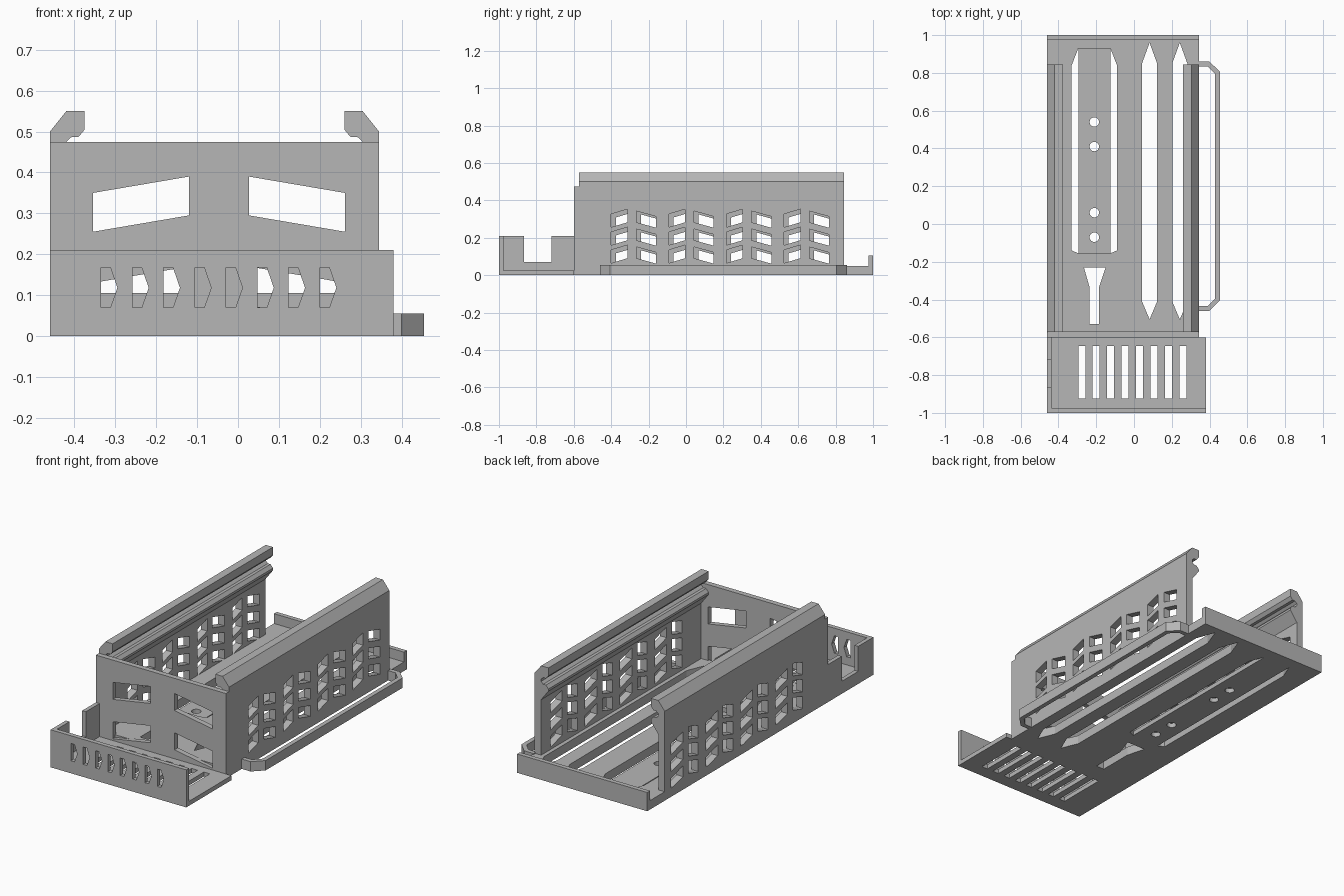
import bpy
import bmesh
from math import cos, sin, tau

if "Cube" in bpy.data.objects:
    bpy.data.objects.remove(bpy.data.objects["Cube"])

grey = bpy.data.materials.new("plain grey")
grey.use_nodes = True
COLOUR = (0.47, 0.47, 0.47, 1)
grey.diffuse_color = COLOUR
grey.node_tree.nodes["Principled BSDF"].inputs["Base Color"].default_value = COLOUR

CX = -0.0575  # middle of the main body
LEFT, RIGHT = 0.345, -0.46


def prism(name, outlines, axis, lo, hi):
    """Extrude 2D outlines along an axis from lo to hi, as one mesh."""
    place = {"x": lambda u, v, w: (w, u, v),
             "y": lambda u, v, w: (u, w, v),
             "z": lambda u, v, w: (u, v, w)}[axis]
    bm = bmesh.new()
    for pts in outlines:
        ends = [[bm.verts.new(place(u, v, w)) for u, v in pts] for w in (lo, hi)]
        bm.faces.new(ends[0])
        bm.faces.new(ends[1][::-1])
        for i in range(len(pts)):
            j = (i + 1) % len(pts)
            bm.faces.new((ends[0][i], ends[1][i], ends[1][j], ends[0][j]))
    bmesh.ops.recalc_face_normals(bm, faces=bm.faces)
    mesh = bpy.data.meshes.new(name)
    bm.to_mesh(mesh)
    bm.free()
    mesh.materials.append(grey)
    obj = bpy.data.objects.new(name, mesh)
    bpy.context.collection.objects.link(obj)
    return obj


def cut(obj, outlines, axis, lo, hi):
    """Cut extruded outlines out of an object."""
    cutter = prism("cutter", outlines, axis, lo, hi)
    mod = obj.modifiers.new("cut", "BOOLEAN")
    mod.operation = "DIFFERENCE"
    mod.solver = "EXACT"
    mod.object = cutter
    bpy.context.view_layer.objects.active = obj
    bpy.ops.object.modifier_apply(modifier=mod.name)
    bpy.data.objects.remove(cutter)


def rect(u0, v0, u1, v1):
    return [(u0, v0), (u1, v0), (u1, v1), (u0, v1)]


def slanted(u0, u1, v0, v1, height):
    """Parallelogram with upright sides; v0 and v1 are its lower corners."""
    return [(u0, v0), (u1, v1), (u1, v1 + height), (u0, v0 + height)]


def mirror(pts, centre):
    return [(2 * centre - u, v) for u, v in pts]


# Main floor: pointed slots, funnel slot and a recessed strip with screw holes
floor = prism("main_floor", [rect(RIGHT, -0.58, LEFT, 1)], "z", 0, 0.05)
STRIP = -0.21
pocket = [(-0.33, -0.14), (-0.295, -0.155), (-0.125, -0.155), (-0.09, -0.14),
          (-0.09, 0.84), (-0.125, 0.93), (-0.295, 0.93), (-0.33, 0.84)]
cut(floor, [pocket], "z", 0.025, 0.2)
side_slot = [(-0.33, -0.14), (-0.295, -0.155), (-0.295, 0.93), (-0.33, 0.84)]
holes = [side_slot, mirror(side_slot, STRIP)]
for x in (0.0825, 0.2425):
    holes.append([(x - 0.04, -0.41), (x, -0.505), (x + 0.04, -0.41),
                  (x + 0.04, 0.85), (x, 0.96), (x - 0.04, 0.85)])
holes.append([(-0.265, -0.23), (-0.235, -0.335), (-0.235, -0.53),
              (-0.185, -0.53), (-0.185, -0.335), (-0.15, -0.23)])
for y in (-0.07, 0.06, 0.41, 0.54):
    holes.append([(STRIP + 0.025 * cos(tau * i / 24), y + 0.025 * sin(tau * i / 24))
                  for i in range(24)])
cut(floor, holes, "z", -0.1, 0.2)

# Back lip
prism("back_lip", [rect(RIGHT, 0, LEFT, 0.105)], "y", 0.975, 1)

# Front tray floor with eight vents
tray = prism("tray_floor", [rect(RIGHT, -1, 0.38, -0.6)], "z", 0, 0.025)
STEP = 0.0765
cut(tray, [rect(-0.295 + STEP * i, -0.925, -0.258 + STEP * i, -0.645)
           for i in range(8)], "z", -0.1, 0.1)

# Tray front plate with eight pointed vents
plate = prism("tray_front", [rect(RIGHT, 0, 0.38, 0.21)], "y", -1, -0.975)
vents = []
for i in range(8):
    x = -0.335 + STEP * i
    vents.append([(x, 0.07), (x + 0.023, 0.07), (x + 0.04, 0.118),
                  (x + 0.023, 0.167), (x, 0.167)])
cut(plate, vents, "y", -1.1, -0.9)

# Tray side wall with a deep notch
prism("tray_side", [[(-0.98, 0), (-0.6, 0), (-0.6, 0.21), (-0.72, 0.21), (-0.72, 0.07),
                     (-0.865, 0.07), (-0.865, 0.21), (-0.98, 0.21)]],
      "x", RIGHT, -0.437)

# Bulkhead with four slanted windows
bulkhead = prism("bulkhead", [rect(RIGHT, 0, LEFT, 0.475)], "y", -0.6, -0.57)
windows = []
for drop in (0, 0.22):
    window = slanted(-0.355, -0.12, 0.255 - drop, 0.295 - drop, 0.095)
    windows += [window, mirror(window, -0.0465)]
cut(bulkhead, windows, "y", -0.7, -0.5)

# Side walls: grooved rail profile, pierced by rows of chevrons
profile = [(-0.46, 0.05), (-0.46, 0.5), (-0.42, 0.55), (-0.375, 0.55), (-0.375, 0.505),
           (-0.39, 0.487), (-0.407, 0.487), (-0.42, 0.475), (-0.42, 0.463), (-0.407, 0.45),
           (-0.39, 0.45), (-0.375, 0.432), (-0.375, 0.42), (-0.42, 0.36), (-0.42, 0.05)]


def chevrons(dy, dz):
    out = []
    for col in range(4):
        for row in range(3):
            y = -0.4 + 0.308 * col + dy
            z = 0.257 - 0.096 * row + dz
            out.append(slanted(y, y + 0.087, z, z + 0.026, 0.07))
            out.append(slanted(y + 0.135, y + 0.24, z + 0.026, z - 0.003, 0.06))
    return out


right_wall = prism("right_wall", [profile], "y", -0.572, 0.845)
cut(right_wall, chevrons(0.025, -0.018), "x", -0.6, -0.3)
left_wall = prism("left_wall", [mirror(profile, CX)], "y", -0.572, 0.845)
cut(left_wall, chevrons(0, 0), "x", 0.2, 0.5)

# Side handle loop
outer = [(0.34, 0.86), (0.4, 0.86), (0.455, 0.805)]
inner = [(0.43, 0.795), (0.39, 0.835), (0.34, 0.835)]


def flip(pts):
    return [(x, 0.4 - y) for x, y in reversed(pts)]


prism("side_handle", [outer + flip(outer) + flip(inner) + inner], "z", 0, 0.055)
